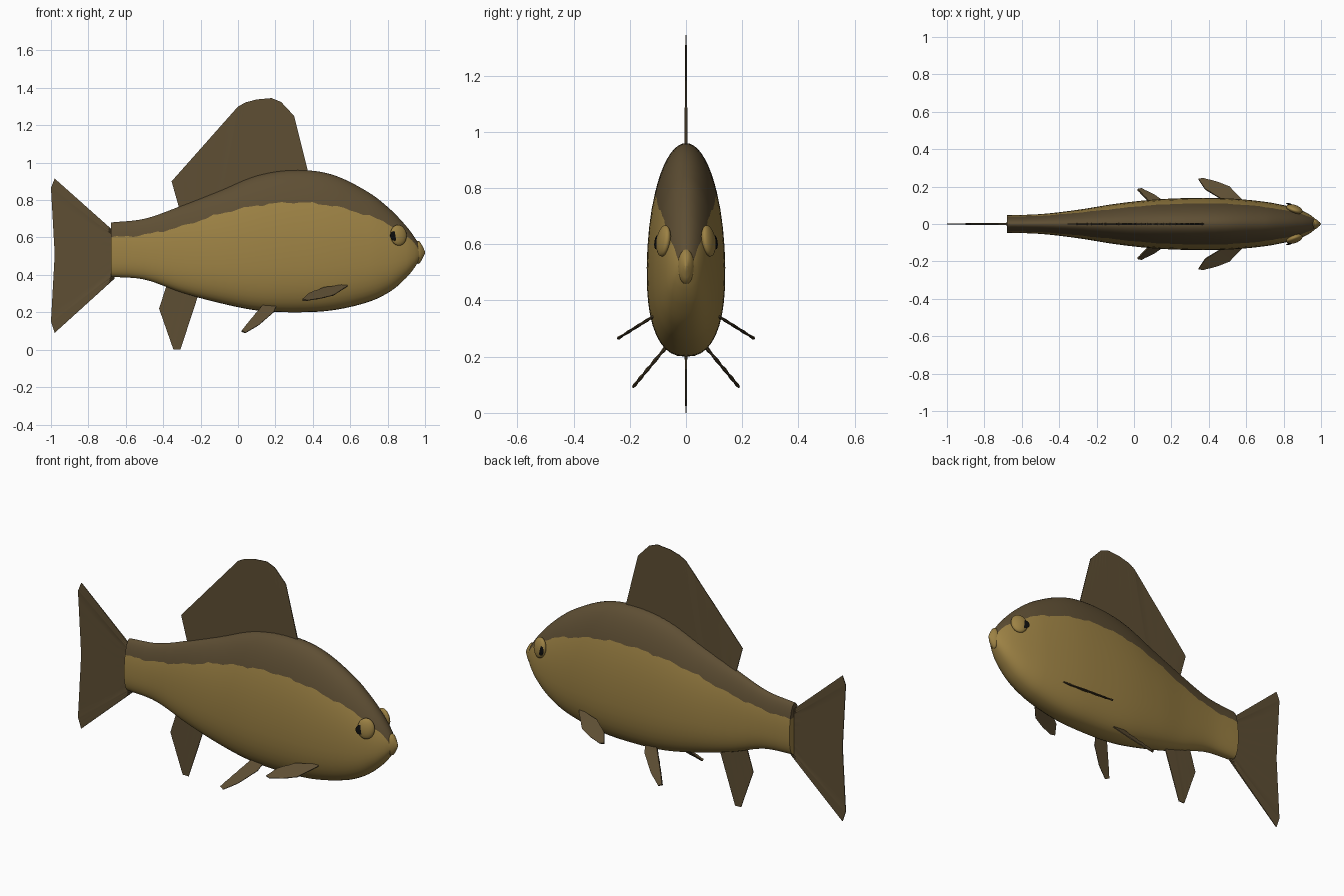
import bpy, bmesh, math
from mathutils import Vector

if "Cube" in bpy.data.objects:
    bpy.data.objects.remove(bpy.data.objects["Cube"])


def material(name, rgb):
    m = bpy.data.materials.new(name)
    m.diffuse_color = (*rgb, 1)
    m.use_nodes = True
    m.node_tree.nodes["Principled BSDF"].inputs["Base Color"].default_value = m.diffuse_color
    return m


GOLD = material("golden scales", (0.335, 0.222, 0.058))
DARK = material("dark olive back", (0.112, 0.077, 0.034))
BLACK = material("black pupil", (0.004, 0.004, 0.004))


def finish(bm, name, mats, angle=40):
    bmesh.ops.remove_doubles(bm, verts=bm.verts, dist=1e-5)
    bmesh.ops.recalc_face_normals(bm, faces=bm.faces)
    me = bpy.data.meshes.new(name)
    bm.to_mesh(me)
    bm.free()
    for m in mats:
        me.materials.append(m)
    ob = bpy.data.objects.new(name, me)
    bpy.context.collection.objects.link(ob)
    bpy.ops.object.select_all(action='DESELECT')
    ob.select_set(True)
    bpy.context.view_layer.objects.active = ob
    bpy.ops.object.shade_smooth_by_angle(angle=math.radians(angle))
    return ob


# Body stations: x, top z, bottom z, half width, colour boundary z
STATIONS = [
    (-.68, .68, .39, .047, .60), (-.5, .70, .375, .053, .615),
    (-.3, .77, .305, .076, .66), (-.1, .848, .25, .108, .725),
    (.1, .93, .21, .130, .77), (.3, .96, .20, .139, .787),
    (.5, .937, .21, .137, .77), (.7, .84, .256, .119, .715),
    (.82, .745, .315, .096, .665), (.9, .66, .385, .071, .605),
    (.945, .60, .44, .047, .568), (.972, .555, .485, .024, .54)]


def spline(p0, p1, p2, p3, t):
    # Non-uniform cubic Hermite in x
    h = p2[0] - p1[0]
    out = [p1[0] + h * t]
    for k in range(1, 5):
        m1 = (p2[k] - p0[k]) / (p2[0] - p0[0]) * h
        m2 = (p3[k] - p1[k]) / (p3[0] - p1[0]) * h
        out.append((2*t**3 - 3*t*t + 1) * p1[k] + (t**3 - 2*t*t + t) * m1
                   + (3*t*t - 2*t**3) * p2[k] + (t**3 - t*t) * m2)
    return out


UP, LOW = 9, 14  # segments above and below the colour boundary


def half_section(top, bot, w, zb):
    cz = bot + .4 * (top - bot)
    ab = math.acos(max(0, min(1, (zb - cz) / (top - cz))))
    angles = [ab * i / UP for i in range(UP + 1)]
    angles += [ab + (math.pi - ab) * i / LOW for i in range(1, LOW + 1)]
    pts = []
    for a in angles:
        s, c = max(0, math.sin(a)), math.cos(a)
        if c >= 0:
            pts.append((w * s, cz + (top - cz) * c))
        else:
            e = 2 / 2.45
            pts.append((w * s ** e, cz - (cz - bot) * (-c) ** e))
    pts[0], pts[-1] = (0, top), (0, bot)
    return pts


def build_body():
    bm = bmesh.new()
    rows, last = [], len(STATIONS) - 1
    for i in range(last):
        n = 6 if i < 8 else 3
        quad = [STATIONS[max(0, min(last, i + d))] for d in (-1, 0, 1, 2)]
        rows += [spline(*quad, t / n) for t in range(n)]
    rows.append(STATIONS[-1])
    sides = {}
    for s in (-1, 1):
        sides[s] = []
        for x, top, bot, w, zb in rows:
            zb += .004 * math.sin(x * 37) + .003 * math.sin(x * 83)
            sides[s].append([bm.verts.new((x, s * y, z)) for y, z in half_section(top, bot, w, zb)])
        for a, b in zip(sides[s], sides[s][1:]):
            for k in range(UP + LOW):
                bm.faces.new((a[k], a[k + 1], b[k + 1], b[k])).material_index = int(k < UP)
    # End caps, coloured like the flanks
    for end in (0, -1):
        a, b = sides[-1][end], sides[1][end]
        for k in range(UP + LOW):
            f = bm.faces.new((a[k], a[k + 1], b[k + 1], b[k]))
            f.material_index = int(k < UP)
    bmesh.ops.dissolve_degenerate(bm, dist=1e-6, edges=bm.edges)
    finish(bm, "body", [GOLD, DARK])


def refine(pts, n):
    out = []
    for a, b in zip(pts, pts[1:]):
        out += [Vector(a).lerp(Vector(b), i / n) for i in range(n)]
    return out + [Vector(pts[-1])]


def fin(name, root, tip, origin=(0, 0, 0), tdir=(0, 0, 1), thick=.004, ribs=6):
    """Thin rippled blade between two outlines lying in the plane of x and tdir."""
    bm = bmesh.new()
    o, d = Vector(origin), Vector(tdir)
    normal = Vector((1, 0, 0)).cross(d).normalized()
    a, b = refine(root, ribs), refine(tip, ribs)
    grids = []
    for s in (-1, 1):
        grid = []
        for i, (p, q) in enumerate(zip(a, b)):
            line = []
            for j in range(5):
                u, v = p.lerp(q, j / 4)
                h = thick * (1 - .6 * j / 4) * (1 if i % 2 else .65)
                line.append(bm.verts.new(o + Vector((u, 0, 0)) + d * v + normal * s * h))
            grid.append(line)
        for g, h in zip(grid, grid[1:]):
            for j in range(4):
                bm.faces.new((g[j], g[j + 1], h[j + 1], h[j]))
        grids.append(grid)
    # Rim joining the two sides
    l, r = grids
    for i in range(len(l) - 1):
        for j in (0, 4):
            bm.faces.new((l[i][j], l[i + 1][j], r[i + 1][j], r[i][j]))
    for i in (0, -1):
        for j in range(4):
            bm.faces.new((l[i][j], l[i][j + 1], r[i][j + 1], r[i][j]))
    finish(bm, name, [DARK])


def ellipsoid(name, centre, radii, mat, yaw=0, tilt=0):
    bpy.ops.mesh.primitive_uv_sphere_add(segments=24, ring_count=14, location=centre,
                                         rotation=(tilt, 0, yaw))
    ob = bpy.context.object
    ob.name = name
    ob.scale = radii
    ob.data.materials.append(mat)
    bpy.ops.object.shade_smooth()


build_body()

# Fins on the centre line
fin("dorsal_fin",
    [(-.31, .74), (-.1, .80), (0, .83), (.1, .86), (.2, .89), (.3, .90), (.385, .91)],
    [(-.355, .90), (0, 1.30), (.04, 1.322), (.10, 1.338), (.18, 1.345), (.23, 1.325), (.30, 1.25)],
    thick=.006)
fin("tail_fin",
    [(-.66, .63), (-.66, .60), (-.66, .51), (-.66, .41), (-.66, .38)],
    [(-.98, .915), (-1, .865), (-.98, .51), (-1, .15), (-.98, .09)], thick=.007)
fin("anal_fin", [(-.37, .38), (-.27, .35), (-.2, .33)],
    [(-.422, .22), (-.345, 0), (-.308, 0)], thick=.006)

# Paired fins and eyes
for s, side in ((-1, "right"), (1, "left")):
    fin(side + "_pelvic_fin",
        [(.14, -.05), (.09, .35), (.05, .68), (.02, .94)],
        [(.21, -.05), (.19, .25), (.11, .72), (.04, 1.0)],
        (0, s * .068, .237), (0, s * .122, -.147), .007, 3)
    fin(side + "_pectoral_fin",
        [(.585, -.15), (.46, .08), (.38, .5), (.345, .95)],
        [(.585, -.05), (.51, .62), (.44, .85), (.37, 1.0)],
        (0, s * .128, .336), (0, s * .117, -.073), .006, 3)
    ellipsoid(side + "_eye", (.858, s * .08, .612), (.046, .021, .056), GOLD, -s * .35, s * .14)
    ellipsoid(side + "_pupil", (.836, s * .1035, .608), (.024, .004, .026), BLACK, -s * .35, s * .14)

# Mouth: oval pointed lip
bm = bmesh.new()
prev = None
for x, r in ((.95, .9), (.962, 1), (.972, .92), (.984, .62), (.994, .3), (1.0, .06)):
    ring = [bm.verts.new((x, .029 * r * math.cos(k * math.tau / 24),
                          .52 + .062 * r * math.sin(k * math.tau / 24))) for k in range(24)]
    if prev:
        for k in range(24):
            n = (k + 1) % 24
            bm.faces.new((prev[k], prev[n], ring[n], ring[k]))
    else:
        bm.faces.new(ring)
    prev = ring
bm.faces.new(prev)
finish(bm, "mouth", [GOLD])
